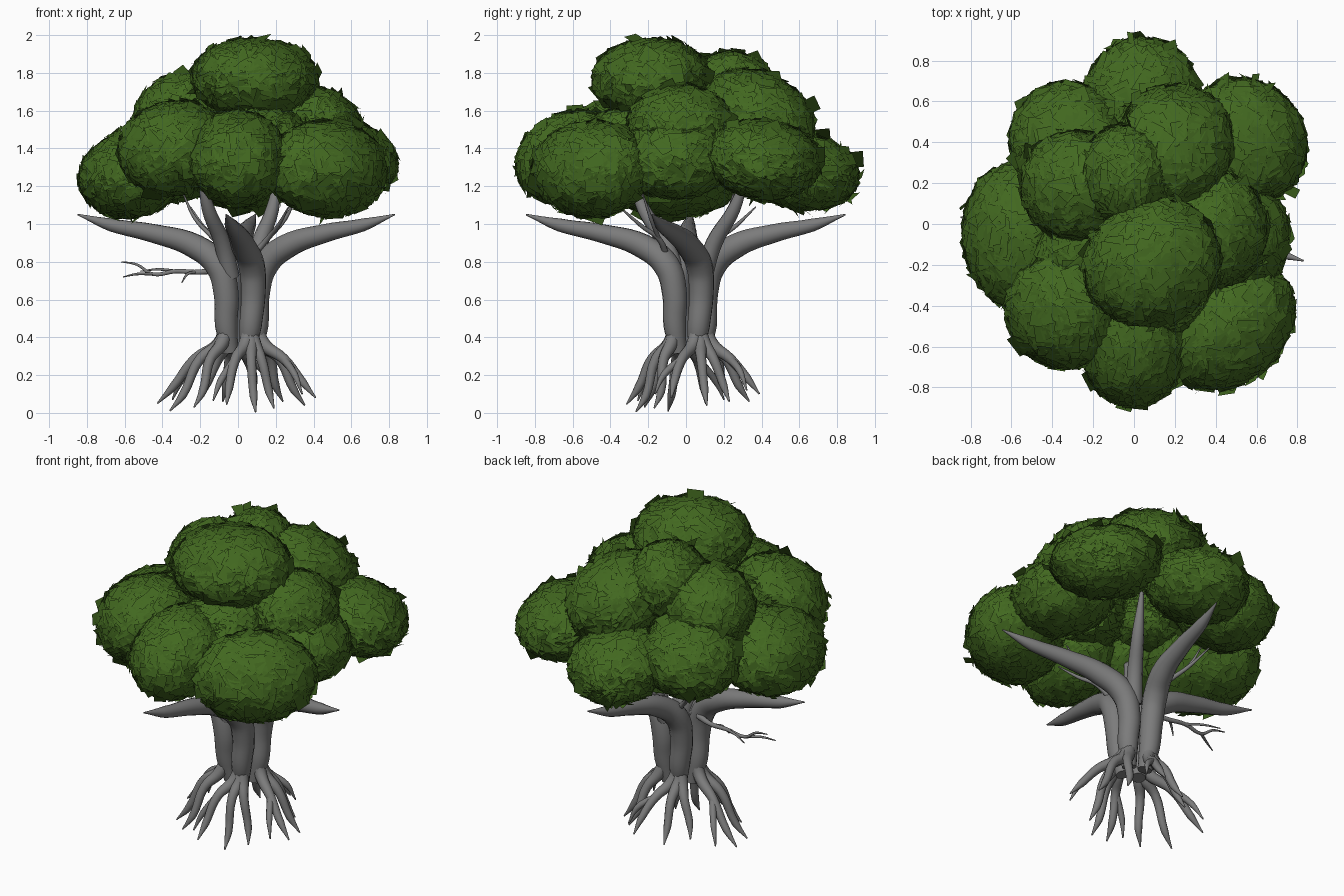
import bpy, bmesh, math, random
from mathutils import Vector, Matrix

random.seed(4)
if "Cube" in bpy.data.objects:
    bpy.data.objects.remove(bpy.data.objects["Cube"], do_unlink=True)


def material(name, rgb):
    m = bpy.data.materials.new(name)
    m.use_nodes = True
    m.diffuse_color = (*rgb, 1)
    bsdf = next(n for n in m.node_tree.nodes if n.type == 'BSDF_PRINCIPLED')
    bsdf.inputs["Base Color"].default_value = (*rgb, 1)
    bsdf.inputs["Roughness"].default_value = 0.9
    return m


bark = material("grey bark", (0.2, 0.2, 0.2))
leaf = material("leaf green", (0.054, 0.138, 0.014))
TRUNK_SHIFT = Vector((0.022, 0.025, 0))  # the trunk stands slightly off centre


def limb(name, points, radii, turn=0, sides=3, swing=0):
    """Tapered smooth tube, turned about z in quarter turns; its far end swings by extra degrees."""
    cu = bpy.data.curves.new(name, 'CURVE')
    cu.dimensions = '3D'
    cu.bevel_depth = 1
    cu.bevel_resolution = sides
    cu.resolution_u = 5
    cu.use_fill_caps = True
    sp = cu.splines.new('BEZIER')
    sp.bezier_points.add(len(points) - 1)
    for bp, p, r in zip(sp.bezier_points, points, radii):
        v = Vector(p)
        out = v.xy.length
        angle = math.radians(swing * min(1, out / 0.5) - 90 * turn)
        bp.co = Matrix.Rotation(angle, 3, 'Z') @ v + TRUNK_SHIFT * max(0, 1 - out / 0.7)
        bp.radius = r
        bp.handle_left_type = bp.handle_right_type = 'AUTO'
    cu.materials.append(bark)
    ob = bpy.data.objects.new(name, cu)
    bpy.context.collection.objects.link(ob)
    bpy.ops.object.select_all(action='DESELECT')
    ob.select_set(True)
    bpy.context.view_layer.objects.active = ob
    bpy.ops.object.convert(target='MESH')
    bpy.ops.object.shade_smooth_by_angle(angle=math.radians(50))


# Four twisting trunk strands, each bending out into a main branch
strand = [(0.06, 0.03, 0.32), (0.082, 0.045, 0.46), (0.085, 0.06, 0.64), (0.125, 0.05, 0.78),
          (0.24, 0.0, 0.88), (0.45, -0.07, 0.95), (0.66, -0.13, 0.995), (0.83, -0.18, 1.05)]
strand_r = [0.042, 0.06, 0.066, 0.07, 0.066, 0.05, 0.035, 0.004]

# Root tips under one strand; per side: root reach, root lift, branch swing
root_tips = [(0.41, -0.09, 0.08), (0.35, 0.1, 0.04), (0.23, 0.22, 0.06)]
sides = [("left", 0.98, 0.0, 0), ("front", 0.8, -0.035, 8),
         ("right", 1.06, -0.03, 10), ("back", 0.92, 0.02, 6)]

for t, (side, reach, lift, swing) in enumerate(sides):
    limb(f"{side}_trunk_strand", strand, strand_r, t, 5, swing)

    # Inner branches climbing into the foliage
    if side in ("left", "right"):
        limb(f"{side}_inner_branch",
             [(0.06, 0.07, 0.72), (0.1, 0.13, 0.9), (0.17, 0.24, 1.08), (0.21, 0.32, 1.3)],
             [0.05, 0.045, 0.035, 0.012], t)
    else:
        limb(f"{side}_thin_branch",
             [(0.12, 0.05, 0.82), (0.16, 0.14, 0.92), (0.25, 0.2, 0.99), (0.36, 0.26, 1.09)],
             [0.018, 0.014, 0.011, 0.004], t)
        limb(f"{side}_thin_branch_fork",
             [(0.16, 0.14, 0.92), (0.2, 0.24, 1.03), (0.24, 0.3, 1.16)],
             [0.012, 0.01, 0.004], t)

    # Splayed roots, the first one forked
    for i, (x, y, z) in enumerate(root_tips):
        x, y, z = x * reach, y * reach, max(z + lift, 0.005)
        knee = (0.06 + x * 0.42, 0.01 + y * 0.55, 0.285)
        limb(f"{side}_root_{i + 1}",
             [(0.075, 0.04, 0.46), (0.085 + x * 0.08, 0.035 + y * 0.2, 0.365),
              knee, (x * 0.82, y * 0.85, z + 0.085), (x, y, z)],
             [0.04, 0.036, 0.027, 0.022, 0.004], t)
        if i == 0:
            limb(f"{side}_root_fork",
                 [knee, (x * 0.72, y * 1.5, z + 0.12), (x * 0.82, y * 2.0, z + 0.02)],
                 [0.022, 0.018, 0.004], t)

# Bare forked twig low on the trunk
limb("bare_twig", [(-0.12, 0.0, 0.76), (-0.22, 0.03, 0.745), (-0.34, 0.05, 0.75),
                   (-0.46, 0.05, 0.735), (-0.54, 0.06, 0.785), (-0.62, 0.07, 0.80)],
     [0.02, 0.014, 0.012, 0.01, 0.007, 0.003])
limb("bare_twig_upper_fork", [(-0.34, 0.05, 0.75), (-0.43, 0.1, 0.76), (-0.52, 0.15, 0.75)],
     [0.009, 0.007, 0.003])
limb("bare_twig_lower_fork", [(-0.46, 0.05, 0.735), (-0.54, 0.0, 0.735), (-0.61, -0.03, 0.72)],
     [0.009, 0.007, 0.003])
limb("bare_twig_spur", [(-0.24, 0.03, 0.745), (-0.28, 0.0, 0.735), (-0.31, -0.02, 0.69)],
     [0.008, 0.007, 0.003])


def clump(name, centre, size, tilt, cards=750):
    """Ellipsoid (outward, sideways, height) drooping outward, covered in square leaf cards."""
    c, r = Vector(centre), Vector(size)
    pose = (Matrix.Rotation(math.atan2(c.y, c.x), 3, 'Z')
            @ Matrix.Rotation(math.radians(tilt), 3, 'Y'))
    bm = bmesh.new()
    normals = []

    def surface_normal(d):
        return (pose @ Vector([d[i] / r[i] for i in range(3)])).normalized()

    bmesh.ops.create_icosphere(bm, subdivisions=3, radius=1)
    for v in bm.verts:
        normals.append(surface_normal(v.co))
        v.co = c + pose @ (v.co * r * 0.95)
    for _ in range(cards):
        d = Vector([random.gauss(0, 1) for _ in range(3)]).normalized()
        smooth_n = surface_normal(d)
        loose = 0.5 if random.random() < 0.06 else 0.1
        n = (smooth_n + Vector([random.gauss(0, loose) for _ in range(3)])).normalized()
        u = Matrix.Rotation(random.uniform(0, math.tau), 3, n) @ n.orthogonal().normalized()
        w = n.cross(u)
        a, b = random.uniform(0.04, 0.07), random.uniform(0.035, 0.055)
        p = c + pose @ (d * r * random.uniform(0.96, 1.0))
        corners = ((-a, -b), (a, -b), (a, b), (-a, b))
        bm.faces.new([bm.verts.new(p + u * s + w * q) for s, q in corners])
        normals += [smooth_n] * 4
    for f in bm.faces:
        f.smooth = True
    me = bpy.data.meshes.new(name)
    bm.to_mesh(me)
    bm.free()
    # Cards share the rounded shading of their clump
    me.normals_split_custom_set_from_vertices(normals)
    me.materials.append(leaf)
    bpy.context.collection.objects.link(bpy.data.objects.new(name, me))


# Foliage clumps: centre, half sizes (outward, sideways, height), droop in degrees
clumps = {
    "crown_front": ((0.09, -0.19, 1.77), (0.295, 0.335, 0.21), 4),
    "crown_back": ((-0.04, 0.24, 1.69), (0.24, 0.21, 0.21), 8),
    "crown_right": ((-0.29, 0.19, 1.57), (0.26, 0.26, 0.22), 15),
    "crown_left_back": ((0.2, 0.39, 1.58), (0.31, 0.28, 0.21), 28),
    "crown_left": ((0.41, -0.03, 1.53), (0.24, 0.27, 0.19), 20),
    "inner_front": ((0.12, -0.3, 1.46), (0.24, 0.26, 0.15), 0),
    "inner_right": ((-0.24, -0.12, 1.45), (0.24, 0.22, 0.14), 0),
    "lower_right": ((-0.55, -0.06, 1.27), (0.29, 0.36, 0.23), 18),
    "lower_right_front": ((-0.34, -0.42, 1.4), (0.285, 0.29, 0.24), 20),
    "lower_front": ((0.0, -0.59, 1.35), (0.31, 0.255, 0.24), 18),
    "lower_left_front": ((0.47, -0.5, 1.29), (0.27, 0.35, 0.25), 14),
    "lower_left": ((0.47, -0.06, 1.35), (0.29, 0.3, 0.21), 12),
    "lower_left_back": ((0.55, 0.41, 1.34), (0.28, 0.31, 0.2), 14),
    "lower_back": ((0.04, 0.61, 1.28), (0.3, 0.28, 0.2), 10),
    "lower_right_back": ((-0.32, 0.41, 1.35), (0.29, 0.28, 0.22), 14),
}
for part, (centre, size, tilt) in clumps.items():
    clump("foliage_" + part, centre, size, tilt)
